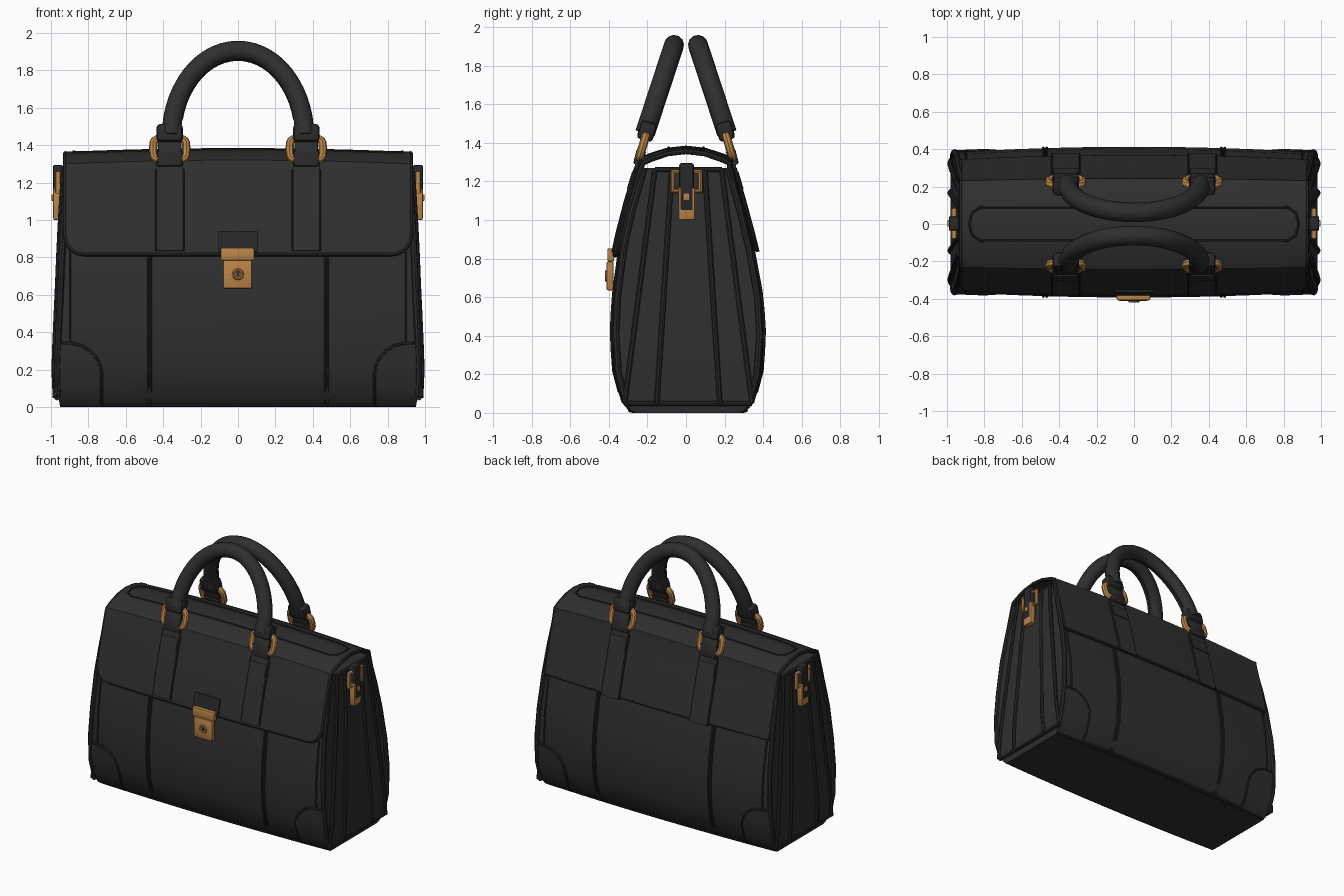
import bpy, bmesh, math
from mathutils import Vector

if "Cube" in bpy.data.objects:
    bpy.data.objects.remove(bpy.data.objects["Cube"])


def material(name, col):
    m = bpy.data.materials.new(name)
    m.diffuse_color = (*col, 1)
    m.use_nodes = True
    m.node_tree.nodes["Principled BSDF"].inputs["Base Color"].default_value = m.diffuse_color
    return m


LEATHER = material("black leather", (0.028, 0.028, 0.028))
TRIM = material("dark trim leather", (0.021, 0.021, 0.021))
GOLD = material("aged brass", (0.50, 0.235, 0.065))

ZS = [0, .06, .2, .4, .6, .85, 1.05, 1.27]
FRONT = [.28, .335, .378, .393, .383, .348, .300, .232]
BACK = [.30, .355, .398, .413, .400, .352, .300, .235]
HALF = [.95, .962, .967, .96, .95, .94, .93, .915]


def interp(z, vals):
    z = min(max(z, ZS[0]), ZS[-1])
    for i in range(len(ZS) - 1):
        if z <= ZS[i + 1]:
            t = (z - ZS[i]) / (ZS[i + 1] - ZS[i])
            return vals[i] + t * (vals[i + 1] - vals[i])


def surf(side, x, z, off=0.0):
    """Point on the front (-1) or back (1) leather panel."""
    d = interp(z, FRONT if side < 0 else BACK)
    return (x, side * (d * (1 - .075 * (x / .97) ** 2) + off), z)


def mesh_obj(name, verts, faces, mat):
    me = bpy.data.meshes.new(name)
    me.from_pydata(verts, [], faces)
    bm = bmesh.new()
    bm.from_mesh(me)
    bmesh.ops.recalc_face_normals(bm, faces=bm.faces)
    bm.to_mesh(me)
    bm.free()
    me.materials.append(mat)
    ob = bpy.data.objects.new(name, me)
    bpy.context.collection.objects.link(ob)
    return ob


def sheet(name, rows, thick, mat):
    """Grid of points thickened into a leather sheet."""
    n = len(rows[0])
    verts = [p for r in rows for p in r]
    faces = [(i * n + j, i * n + j + 1, (i + 1) * n + j + 1, (i + 1) * n + j)
             for i in range(len(rows) - 1) for j in range(n - 1)]
    ob = mesh_obj(name, verts, faces, mat)
    s = ob.modifiers.new("thickness", 'SOLIDIFY')
    s.thickness, s.offset = thick, 0
    return ob


def tube(name, pts, r, mat, closed=False, res=2):
    cu = bpy.data.curves.new(name, 'CURVE')
    cu.dimensions = '3D'
    cu.bevel_depth, cu.bevel_resolution, cu.use_fill_caps = r, res, True
    sp = cu.splines.new('POLY')
    sp.points.add(len(pts) - 1)
    for p, c in zip(sp.points, pts):
        p.co = (*c, 1)
    sp.use_cyclic_u = closed
    cu.materials.append(mat)
    ob = bpy.data.objects.new(name, cu)
    bpy.context.collection.objects.link(ob)


def box(name, c, size, mat, bevel=.008, tilt=0):
    bm = bmesh.new()
    bmesh.ops.create_cube(bm, size=1)
    for v in bm.verts:
        v.co = Vector(a * b for a, b in zip(v.co, size))
    bmesh.ops.bevel(bm, geom=bm.edges[:], offset=bevel, segments=2, affect='EDGES', profile=.5)
    me = bpy.data.meshes.new(name)
    bm.to_mesh(me)
    bm.free()
    me.materials.append(mat)
    ob = bpy.data.objects.new(name, me)
    ob.location, ob.rotation_euler = c, (tilt, 0, 0)
    bpy.context.collection.objects.link(ob)


def span(a, b, n):
    return [a + (b - a) * i / (n - 1) for i in range(n)]


# Main body: lofted wedge with slightly bulging front and back
nz, fr = len(ZS), span(-1, 1, 13)
verts, faces = [], []
for f in fr:
    verts += [surf(-1, f * h, z) for z, h in zip(ZS, HALF)]
    verts += [surf(1, f * h, z) for z, h in reversed(list(zip(ZS, HALF)))]
m = 2 * nz
for i in range(len(fr) - 1):
    faces += [(i * m + j, i * m + (j + 1) % m, (i + 1) * m + (j + 1) % m, (i + 1) * m + j) for j in range(m)]
for b in (0, (len(fr) - 1) * m):
    faces += [(b + j, b + j + 1, b + m - 2 - j, b + m - 1 - j) for j in range(nz - 1)]
mesh_obj("body", verts, faces, LEATHER)

# Flap: from the rounded front edge, over the arched top, down the back
path = [(-1, z) for z in (.82, .824, .835, .855, .885, .92, 1.0, 1.1, 1.2, 1.27)]
path += [(.0, y) for y in (-.235, -.19, -.1, 0, .1, .19, .235)]
path += [(1, z) for z in (1.27, 1.15, 1.0, .85)]


def top_z(x, y):
    return 1.375 - 1.1 * y * y - .02 * (x / .92) ** 2


rows = []
for side, v in path:
    w = .922
    if side < 0 and v < .92:
        w -= .1 * (1 - math.sqrt(max(0, 1 - ((.92 - v) / .1) ** 2)))
    xs = span(-w, w, 15)
    rows.append([surf(side, x, v, .016 if side < 0 else .006) if side
                 else (x, v * (1 - .05 * (x / .92) ** 2), top_z(x, v)) for x in xs])
sheet("flap", rows, .02, LEATHER)
edge = [r[0] for r in reversed(rows)] + rows[0][1:-1] + [r[-1] for r in rows]
tube("flap_edge_piping", edge, .014, TRIM)
tube("back_seam", [surf(1, x, .85, .006) for x in span(-.93, .93, 13)], .012, TRIM)

# Raised oval outline along the flap top
oval = [(.88 * math.copysign(abs(math.cos(a)) ** .15, math.cos(a)), .09 * math.sin(a))
        for a in span(0.05, math.pi - .05, 40)]
oval = [(x, .09, 0) for x in span(.82, -.82, 15)] + [(-.865, .06, 0), (-.88, 0, 0), (-.865, -.06, 0)] \
    + [(x, -.09, 0) for x in span(-.82, .82, 15)] + [(.865, -.06, 0), (.88, 0, 0), (.865, .06, 0)]
tube("top_outline", [(x, y, top_z(x, y) + .009) for x, y, _ in oval], .007, TRIM, True)


# Corner patch inner outline
def patch_x(z):
    return .73 if z < .17 else .9 - .17 * math.sqrt(max(0, 1 - ((z - .17) / .17) ** 2))


def straps(side, sx, label):
    cx = sx * .365
    off = .03 if side < 0 else .02
    # strap from the flap edge up to the ring
    r = [[surf(side, cx + d, z, off) for d in (-.07, 0, .07)] for z in (.835, .95, 1.1, 1.2, 1.27)]
    r += [[(cx + d, side * y, z) for d in (-.07, 0, .07)] for y, z in ((.25, 1.32), (.238, 1.365))]
    sheet(label + "strap", r, .014, LEATHER)
    for d in (-.07, .07):
        tube(label + "strap_edge", [surf(side, cx + d, z, off) for z in (.835, .95, 1.1, 1.27)], .009, TRIM)
    sheet(label + "strap_keeper", [[surf(side, cx + d, z, off + .008) for d in (-.065, .065)]
                                   for z in (1.16, 1.25)], .01, LEATHER)
    box(label + "strap_loop", (cx, side * .24, 1.325), (.14, .05, .085), TRIM, .012, side * .25)
    # leather fold threaded through the ring
    box(label + "ring_fold", (cx, side * .226, 1.385), (.125, .04, .13), LEATHER, .012, side * .3)
    # metal ring
    ring = []
    for a in span(0, 2 * math.pi, 21)[:-1]:
        c, s = math.cos(a), math.sin(a)
        u = math.copysign(abs(c) ** .5, c) * .089
        w = math.copysign(abs(s) ** .5, s) * .06
        ring.append((cx + u, side * (.225 - w * .3), 1.38 + w))
    tube(label + "ring", ring, .022, GOLD, True)
    # handle end tab
    box(label + "handle_tab", (cx, side * .203, 1.46), (.14, .085, .1), TRIM, .02, side * .3)


for side, label in ((-1, "front_"), (1, "back_")):
    for sx in (-1, 1):
        straps(side, sx, label)
        # lower vertical seams, panel edge seams and edge piping
        for x0, z1, rad in ((.467, .84, .008), (.485, .84, .008), (.9, .83, .007)):
            z0 = .34 if x0 == .9 else .01
            tube(label + "panel_seam", [surf(side, sx * x0, z, .002) for z in span(z0, z1, 9)], rad, TRIM)
        tube(label + "edge_piping", [surf(side, sx * h, z) for z, h in zip(ZS[1:], HALF[1:])], .018, TRIM)
        # reinforced lower corner
        zs = [.015, .06, .12, .17, .22, .26, .3, .325, .338]
        sheet(label + "corner_patch", [[surf(side, sx * x, z, .004) for x in span(patch_x(z), .955, 5)]
                                       for z in zs], .012, LEATHER)
        tube(label + "corner_piping", [surf(side, sx * patch_x(z), z, .006) for z in zs]
             + [surf(side, sx * .95, .34, .006)], .009, TRIM)
    tube(label + "bottom_piping", [surf(side, x, .014, -.004) for x in span(-.95, .95, 13)], .012, TRIM)
    # arched carrying handle leaning inward
    arch = []
    for a in span(0, math.pi, 29):
        s = math.sin(a)
        arch.append((.356 * math.cos(a), side * (.212 - .15 * s), 1.45 + .457 * s))
    tube(label + "handle", arch, .052, LEATHER, res=4)
    tube(label + "handle_seam", [(x * .87, y, 1.45 + (z - 1.45) * .895) for x, y, z in arch[2:-2]], .008, TRIM)


# Side gussets with ribs, and strap clips
def gusset(sx, f, z, off):
    a = .34 - .16 * (z - .05) / 1.2
    return (sx * (interp(z, HALF) + off), .012 + f * a, z)


for sx, label in ((-1, "left_"), (1, "right_")):
    zs = span(.05, 1.26, 9)
    sheet(label + "gusset", [[gusset(sx, f, z, .008) for f in span(-.97, .97, 5)] for z in zs], .014, LEATHER)
    for f in (-.97, -.48, .48, .97):
        tube(label + "gusset_rib", [gusset(sx, f, z, .017) for z in zs], .014, TRIM)
    for z in (.05, 1.26):
        tube(label + "gusset_cross_rib", [gusset(sx, f, z, .008) for f in (-.97, 0, .97)], .014, TRIM)
    x = sx * .962
    tube(label + "clip_loop", [(x, -.068, 1.15), (x, .074, 1.15), (x, .074, 1.25), (x, -.068, 1.25)],
         .016, GOLD, True)
    box(label + "clip_plate", (sx * .968, .003, 1.085), (.04, .085, .17), GOLD)
    box(label + "clip_tab", (sx * .962, .003, 1.17), (.056, .076, .25), TRIM, .012)
    box(label + "clip_stud", (sx * .99, .003, 1.12), (.016, .035, .035), GOLD, .005)

# Front lock: leather tab, hinged brass hasp and dial
sheet("lock_tab", [[surf(-1, x, z, .03) for x in (-.105, 0, .105)] for z in (.83, .94)], .014, TRIM)
box("lock_hasp", (-.003, -.39, .818), (.18, .036, .068), GOLD)
box("lock_plate", (-.003, -.394, .71), (.155, .036, .15), GOLD)
dial = [(.024 * math.cos(a), -.411, .71 + .024 * math.sin(a)) for a in span(0, 2 * math.pi, 17)[:-1]]
tube("lock_dial", dial, .008, GOLD, True)
box("lock_keyhole", (0, -.411, .71), (.016, .008, .024), TRIM, .002)

# Bake curves and modifiers, then smooth
bpy.ops.object.select_all(action='SELECT')
bpy.context.view_layer.objects.active = bpy.data.objects["body"]
bpy.ops.object.convert(target='MESH')
bpy.ops.object.select_all(action='SELECT')
bpy.ops.object.shade_smooth_by_angle(angle=math.radians(40))
